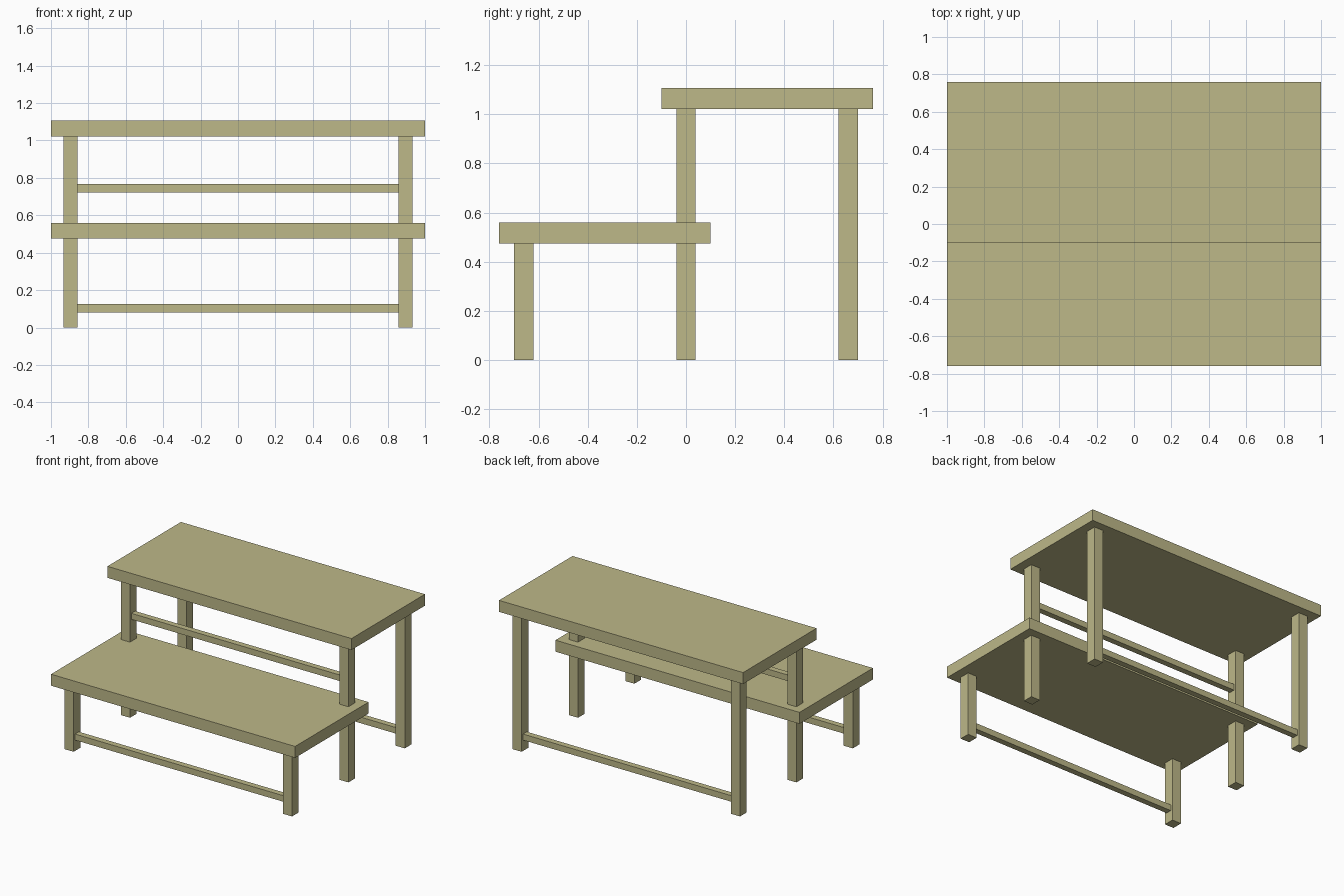
import bpy
import bmesh
from mathutils import Vector

if "Cube" in bpy.data.objects:
    bpy.data.objects.remove(bpy.data.objects["Cube"])

wood = bpy.data.materials.new("khaki_wood")
wood.diffuse_color = (0.51, 0.48, 0.25, 1.0)
wood.use_nodes = True
wood.node_tree.nodes["Principled BSDF"].inputs["Base Color"].default_value = wood.diffuse_color


def box(name, lo, hi):
    """Box between two opposite corners."""
    lo, hi = Vector(lo), Vector(hi)
    size = hi - lo
    bm = bmesh.new()
    bmesh.ops.create_cube(bm, size=1.0)
    bmesh.ops.scale(bm, vec=size, verts=bm.verts)
    mesh = bpy.data.meshes.new(name)
    bm.to_mesh(mesh)
    bm.free()
    mesh.materials.append(wood)
    obj = bpy.data.objects.new(name, mesh)
    obj.location = (lo + hi) / 2
    bpy.context.collection.objects.link(obj)
    return obj


LOW, HIGH, THICK = 0.475, 1.022, 0.085   # undersides of the tops
LEG_IN, LEG_OUT = 0.858, 0.932           # leg faces in x

# Two stepped tops
box("lower_top", (-1, -0.76, LOW), (1, 0.10, LOW + THICK))
box("upper_top", (-1, -0.10, HIGH), (1, 0.76, HIGH + THICK))

# Leg pairs, each with a stretcher rail: name, y centre, leg height, rail bottom
rows = [
    ("front", -0.66, LOW, 0.08),
    ("middle", 0.0, HIGH, 0.722),
    ("back", 0.66, HIGH, 0.08),
]
for name, y, height, rail_z in rows:
    for side, s in (("left", -1), ("right", 1)):
        x0, x1 = sorted((s * LEG_IN, s * LEG_OUT))
        box(f"{name}_{side}_leg", (x0, y - 0.039, 0), (x1, y + 0.039, height))
    box(f"{name}_rail", (-LEG_IN, y - 0.022, rail_z), (LEG_IN, y + 0.022, rail_z + 0.045))
